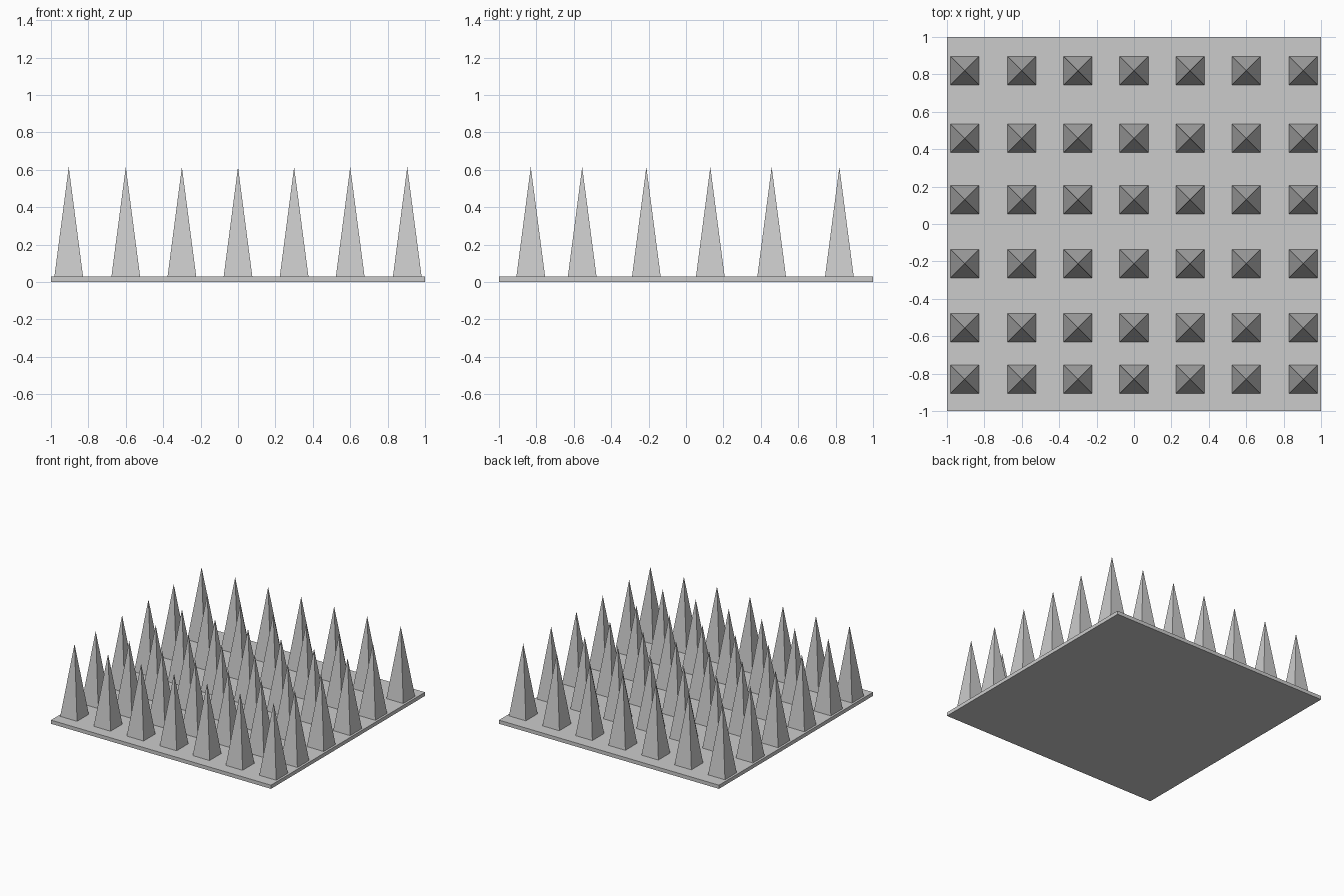
import bpy
from math import sqrt, pi

cube = bpy.data.objects.get("Cube")
if cube:
    bpy.data.objects.remove(cube, do_unlink=True)

# One plain grey for everything
grey = bpy.data.materials.new("light_grey")
grey.use_nodes = True
colour = (0.6, 0.6, 0.6, 1)
grey.diffuse_color = colour
grey.node_tree.nodes["Principled BSDF"].inputs["Base Color"].default_value = colour

BASE_TOP = 0.03
TIP = 0.615
WIDTH = 0.153

# Thin square base plate
bpy.ops.mesh.primitive_cube_add(size=1, location=(0, 0, BASE_TOP / 2))
plate = bpy.context.object
plate.name = "base_plate"
plate.scale = (2, 2, BASE_TOP)
bpy.ops.object.transform_apply(location=False, rotation=False, scale=True)
plate.data.materials.append(grey)

# One four-sided spike, its sides square to the plate
bpy.ops.mesh.primitive_cone_add(vertices=4, radius1=WIDTH / sqrt(2), radius2=0,
                                depth=TIP - BASE_TOP, rotation=(0, 0, pi / 4))
spike = bpy.context.object
bpy.ops.object.transform_apply(location=False, rotation=True, scale=False)
spike.data.name = "spike"
spike.data.materials.append(grey)

# Rows and columns of spikes sharing the same mesh
columns = (-0.905, -0.6, -0.3, 0, 0.3, 0.6, 0.905)
rows = (-0.83, -0.555, -0.212, 0.13, 0.458, 0.82)
for r, y in enumerate(rows, 1):
    for c, x in enumerate(columns, 1):
        obj = bpy.data.objects.new(f"spike_row{r}_column{c}", spike.data)
        obj.location = (x, y, (BASE_TOP + TIP) / 2)
        bpy.context.collection.objects.link(obj)
bpy.data.objects.remove(spike, do_unlink=True)
